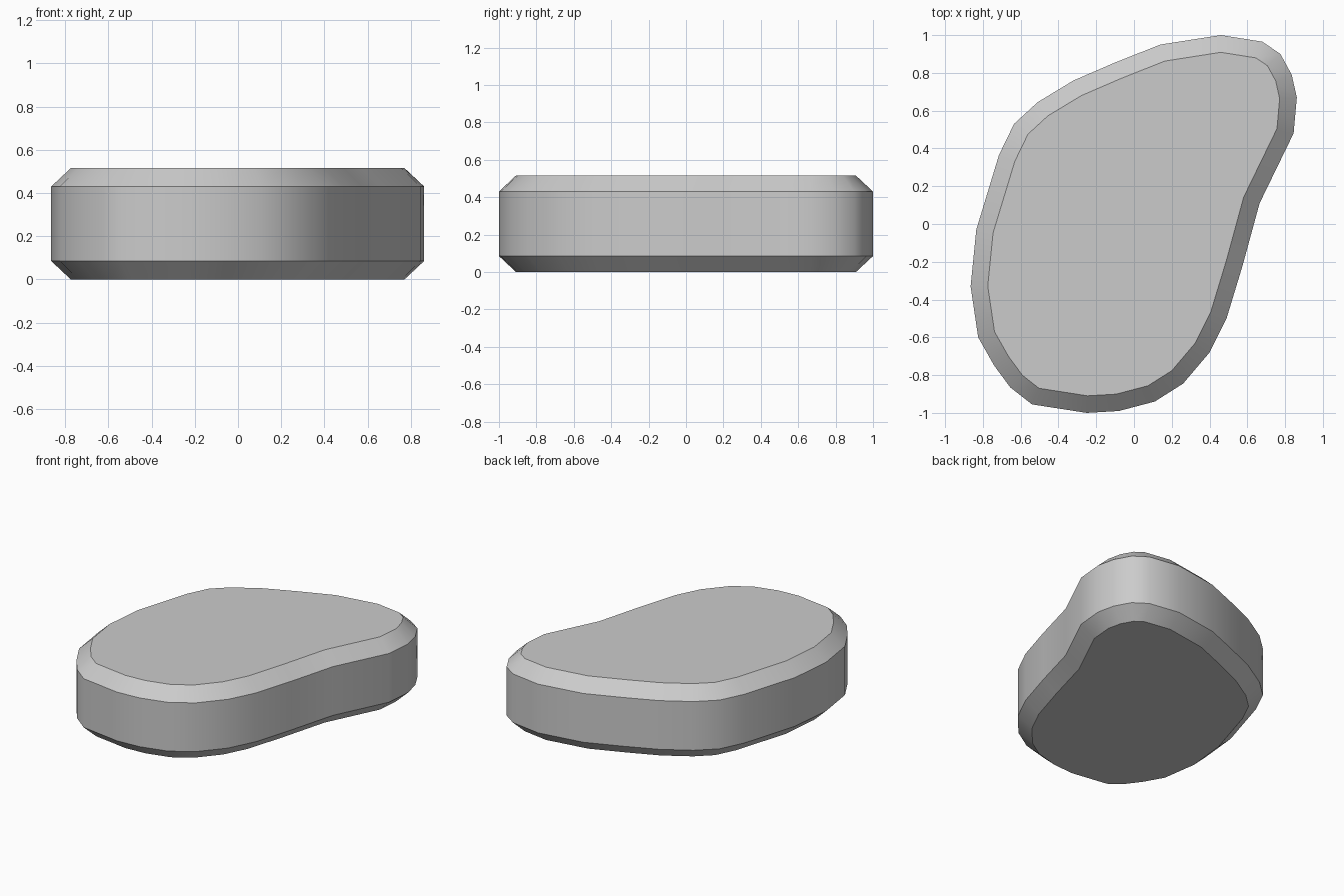
import bpy, bmesh

if "Cube" in bpy.data.objects:
    bpy.data.objects.remove(bpy.data.objects["Cube"])

# Outline of the flat stone, counter-clockwise from above
outline = [(-0.54, -0.955), (-0.25, -1.0), (-0.08, -0.99), (0.11, -0.94),
           (0.26, -0.845), (0.40, -0.68), (0.49, -0.50), (0.575, -0.22),
           (0.665, 0.11), (0.845, 0.48), (0.862, 0.67), (0.835, 0.79),
           (0.775, 0.90), (0.68, 0.965), (0.46, 1.0), (0.14, 0.95),
           (-0.10, 0.855), (-0.32, 0.76), (-0.51, 0.645), (-0.635, 0.53),
           (-0.715, 0.365), (-0.835, -0.03), (-0.865, -0.33),
           (-0.825, -0.60), (-0.74, -0.75), (-0.655, -0.865)]
HEIGHT, CHAMFER, INSET = 0.515, 0.085, 0.09

# Upright wall between the two chamfers
bm = bmesh.new()
low = [bm.verts.new((x, y, CHAMFER)) for x, y in outline]
high = [bm.verts.new((x, y, HEIGHT - CHAMFER)) for x, y in outline]
n = len(outline)
for i in range(n):
    j = (i + 1) % n
    bm.faces.new((low[i], low[j], high[j], high[i]))
caps = [bm.faces.new(low[::-1]), bm.faces.new(high)]
bm.normal_update()

# Sharp rims where the wall meets the chamfers
for cap in caps:
    for edge in cap.edges:
        edge.smooth = False

# Chamfered top and bottom
for cap in caps:
    bmesh.ops.inset_region(bm, faces=[cap], thickness=INSET, depth=CHAMFER,
                           use_even_offset=True, use_boundary=True)
for v in bm.verts:
    if v.co.z < 0.02:
        v.co.z = 0
    elif v.co.z > HEIGHT - 0.02:
        v.co.z = HEIGHT
for face in bm.faces:
    face.smooth = True

mesh = bpy.data.meshes.new("flat_stone")
bm.to_mesh(mesh)
bm.free()
bpy.context.collection.objects.link(bpy.data.objects.new("flat_stone", mesh))
